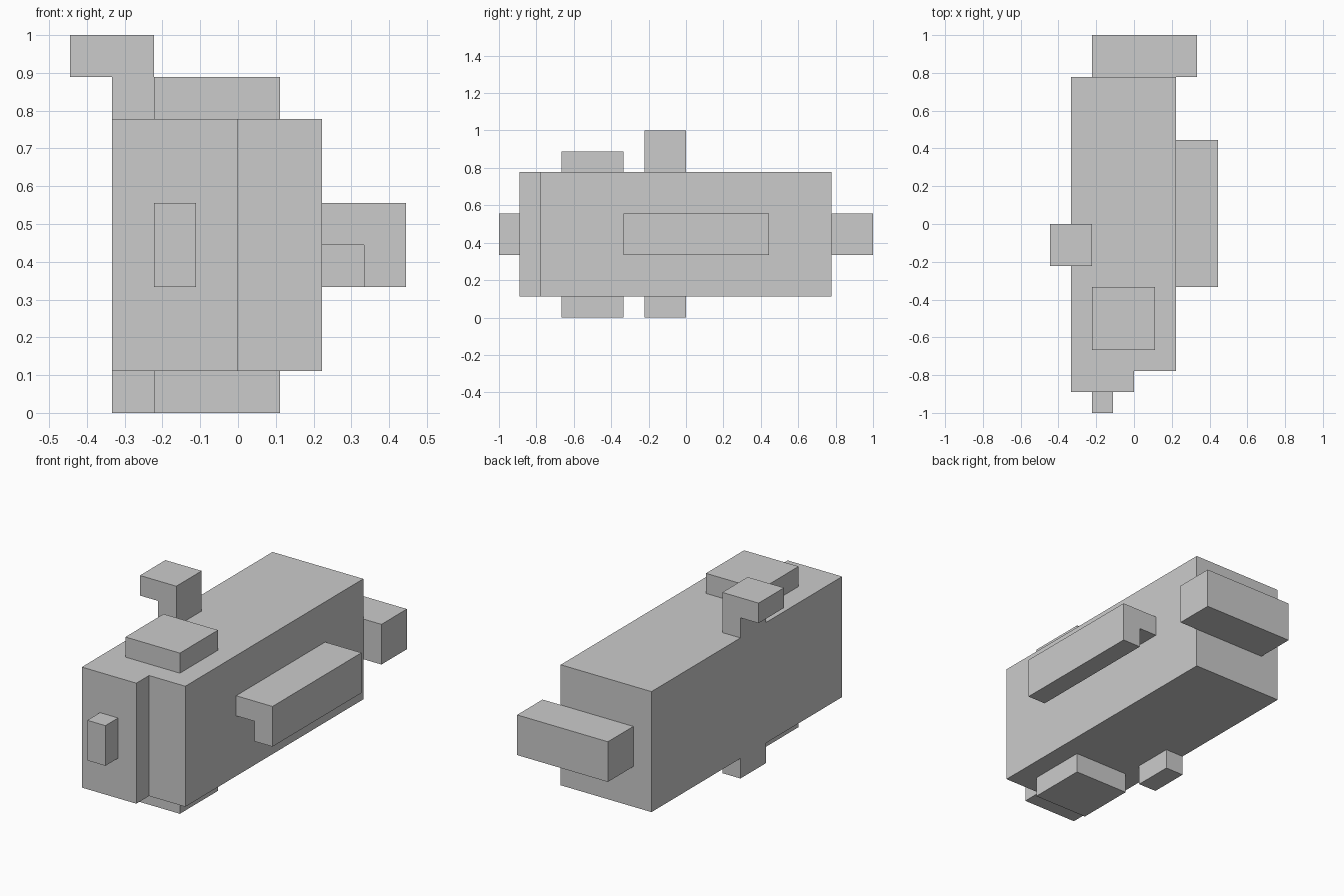
import bpy, bmesh
from mathutils import Vector

if "Cube" in bpy.data.objects:
    bpy.data.objects.remove(bpy.data.objects["Cube"])

U = 1 / 9  # the whole model sits on a grid of ninths


def prism(name, outline, axis, lo, hi):
    """Extrude a flat outline (grid units) along 'y' or 'z' from lo to hi."""
    def place(a, b):
        return (a, lo, b) if axis == 'y' else (a, b, lo)
    bm = bmesh.new()
    face = bm.faces.new([bm.verts.new(Vector(place(a, b)) * U) for a, b in outline])
    ext = bmesh.ops.extrude_face_region(bm, geom=[face])
    move = Vector((0, 1, 0) if axis == 'y' else (0, 0, 1)) * (hi - lo) * U
    bmesh.ops.translate(bm, vec=move,
                        verts=[v for v in ext['geom'] if isinstance(v, bmesh.types.BMVert)])
    bmesh.ops.recalc_face_normals(bm, faces=bm.faces)
    mesh = bpy.data.meshes.new(name)
    bm.to_mesh(mesh)
    bm.free()
    obj = bpy.data.objects.new(name, mesh)
    bpy.context.collection.objects.link(obj)
    return obj


def box(name, x, y, z):
    """Box from (min, max) ranges in grid units."""
    return prism(name, [(x[0], y[0]), (x[1], y[0]), (x[1], y[1]), (x[0], y[1])], 'z', *z)


# Main body with the stepped front corner
prism("body", [(-3, -8), (0, -8), (0, -7), (2, -7), (2, 7), (-3, 7)], 'z', 1, 7)

# Front nub and rear crossbar
box("front_nub", (-2, -1), (-9, -8), (3, 5))
box("rear_bar", (-2, 3), (7, 9), (3, 5))

# Matching plates above and below the body
for name, z in (("top_plate", (7, 8)), ("bottom_plate", (0, 1))):
    box(name, (-2, 1), (-6, -3), z)

# Hook on the top and peg underneath, flush with the left side
prism("top_hook", [(-3, 7), (-2, 7), (-2, 9), (-4, 9), (-4, 8), (-3, 8)], 'y', -2, 0)
box("bottom_peg", (-3, -2), (-2, 0), (0, 1))

# Side rail with a downturned outer lip
prism("side_rail", [(2, 4), (3, 4), (3, 3), (4, 3), (4, 5), (2, 5)], 'y', -3, 4)
